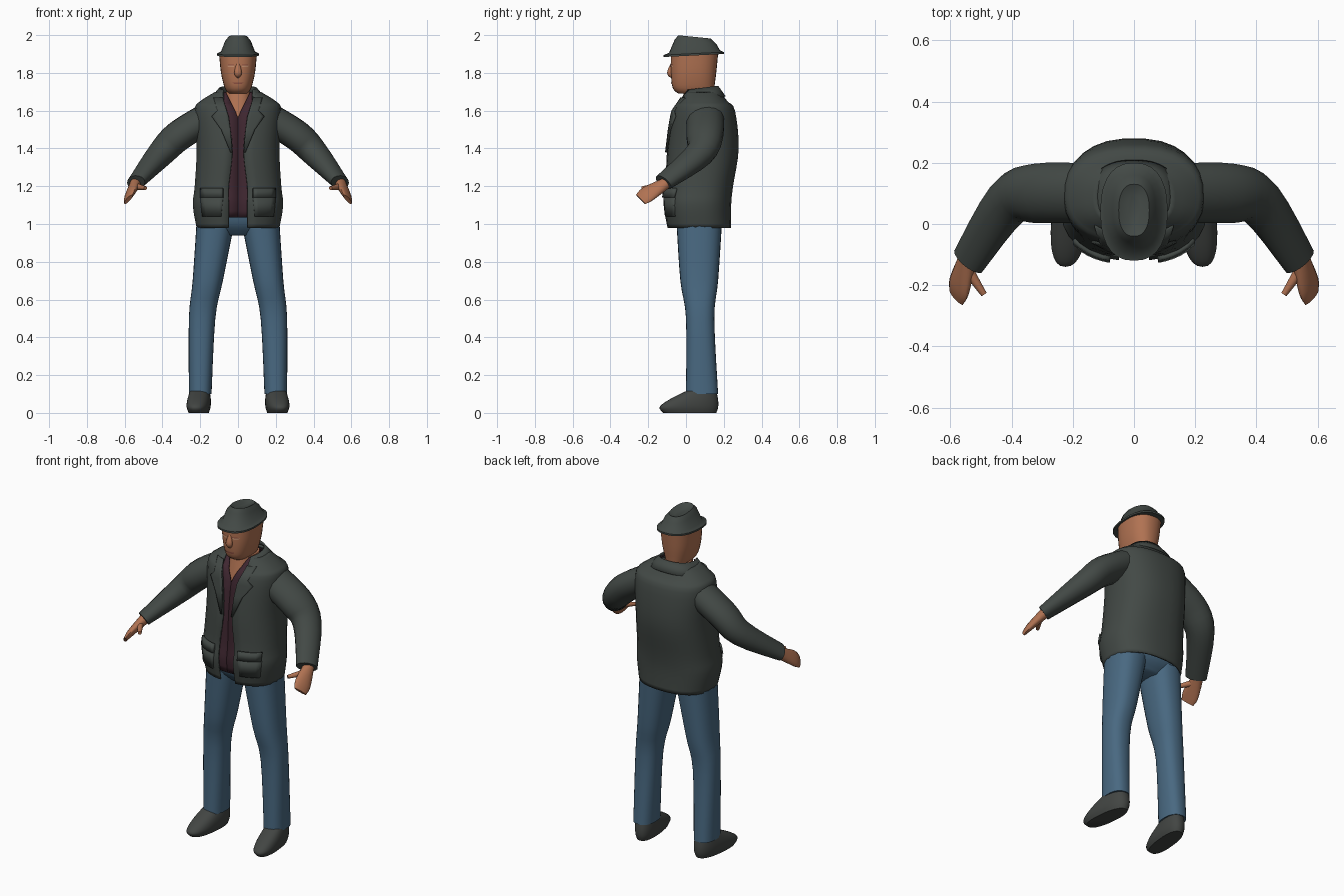
import bpy
import math
from mathutils import Vector

if "Cube" in bpy.data.objects:
    bpy.data.objects.remove(bpy.data.objects["Cube"], do_unlink=True)

SEGMENTS = 28
ROUNDNESS = 2.4


def material(name, *colour):
    mat = bpy.data.materials.new(name)
    mat.use_nodes = True
    mat.diffuse_color = (*colour, 1)
    shader = mat.node_tree.nodes["Principled BSDF"]
    shader.inputs["Base Color"].default_value = (*colour, 1)
    shader.inputs["Roughness"].default_value = .9
    return mat


charcoal = material("charcoal cloth", .055, .066, .06)
leather = material("dark grey leather", .055, .06, .056)
denim = material("blue denim", .066, .14, .22)
plum = material("plum cloth", .05, .02, .03)
skin = material("tan skin", .44, .17, .085)
eyelid = material("pale eyelid", .55, .28, .16)
lips = material("brown lips", .28, .085, .055)


def build(name, rows, mat, closed=True, mirror=False, thickness=0):
    """Skin a list of equally long point rows into one smooth object."""
    width = len(rows[0])
    verts = [point for row in rows for point in row]
    faces = []
    for i in range(len(rows) - 1):
        low, high = i * width, (i + 1) * width
        for j in range(width if closed else width - 1):
            k = (j + 1) % width
            faces.append((low + j, low + k, high + k, high + j))
    if closed:
        faces.append(tuple(reversed(range(width))))
        faces.append(tuple(range(len(verts) - width, len(verts))))
    mesh = bpy.data.meshes.new(name)
    mesh.from_pydata(verts, [], faces)
    mesh.materials.append(mat)
    obj = bpy.data.objects.new(name, mesh)
    bpy.context.collection.objects.link(obj)
    bpy.ops.object.select_all(action="DESELECT")
    obj.select_set(True)
    bpy.context.view_layer.objects.active = obj
    bpy.ops.object.shade_smooth_by_angle(angle=math.radians(50))
    if thickness:
        solid = obj.modifiers.new("thickness", "SOLIDIFY")
        solid.thickness = thickness
        solid.offset = -1
    if mirror:
        obj.modifiers.new("mirror", "MIRROR")


def refine(keys, steps=4):
    """Add smoothly interpolated stations between the key stations."""
    padded = [keys[0], *keys, keys[-1]]
    result = []
    for before, start, end, after in zip(padded, padded[1:], padded[2:], padded[3:]):
        for step in range(steps):
            t = step / steps
            ease = t * t * (3 - 2 * t)
            leave, arrive = t * (1 - t) ** 2 / 2, t * t * (t - 1) / 2
            result.append([b + (c - b) * ease + (c - a) * leave + (d - b) * arrive
                           for a, b, c, d in zip(before, start, end, after)])
    return result + [list(keys[-1])]


def bend(value):
    return math.copysign(abs(value) ** (2 / ROUNDNESS), value)


def section(z, half, front, back, gap=None, centre=0, slope=0, shear=0):
    """Horizontal rounded ring, optionally left open at the front."""
    start, steps = 0, SEGMENTS
    if gap is not None:
        start, steps = math.asin((gap / half) ** (ROUNDNESS / 2)), SEGMENTS - 1
    points = []
    for j in range(SEGMENTS):
        angle = start + 2 * (math.pi - start) * j / steps
        y = (front + back) / 2 - (back - front) / 2 * bend(math.cos(angle))
        x = centre + half * bend(math.sin(angle)) - shear * y
        points.append((x, y, z + slope * y))
    return points


def tube(name, keys, side, mat, mirror=True):
    """Limb through (x, y, z, width, depth) stations."""
    path = refine(keys)
    centres = [Vector(station[:3]) for station in path]
    rows = []
    for i, (*_, wide, deep) in enumerate(path):
        along = (centres[min(i + 1, len(path) - 1)] - centres[max(i - 1, 0)]).normalized()
        across = Vector(side)
        across = (across - along * across.dot(along)).normalized()
        other = along.cross(across)
        turns = [math.tau * j / 16 for j in range(16)]
        rows.append([centres[i] + across * wide * math.cos(t) + other * deep * math.sin(t)
                     for t in turns])
    build(name, rows, mat, mirror=mirror)


def front_y(rings, x, z):
    """Depth of a lofted body's front surface at x, z."""
    for low, high in zip(rings, rings[1:]):
        if low[0] <= z <= high[0]:
            f = (z - low[0]) / (high[0] - low[0])
            _, half, front, back = (a + (b - a) * f for a, b in zip(low[:4], high))
            reach = (1 - min(abs(x) / half, 1) ** ROUNDNESS) ** (1 / ROUNDNESS)
            return (front + back) / 2 - (back - front) / 2 * reach


def patch(name, rings, rows, lift, mat, thickness=0):
    """Mirrored plate hugging a body; rows are (z, inner x, outer x)."""
    grid = []
    for z, inner, outer in rows:
        xs = [inner + (outer - inner) * j / 5 for j in range(6)]
        grid.append([(x, front_y(rings, x, z) - lift, z) for x in xs])
    build(name, grid, mat, closed=False, mirror=True, thickness=thickness)


# Jacket body, open down the front: z, half width, front, back, half gap
jacket = refine([
    (.98, .22, -.1, .24, .05),
    (1.1, .24, -.12, .24, .05),
    (1.2, .23, -.11, .25, .05),
    (1.4, .22, -.1, .28, .03),
    (1.6, .23, -.07, .26, .06),
    (1.65, .2, -.04, .22, .08),
    (1.7, .12, -.01, .18, .08),
])
build("jacket_body", [section(*ring) for ring in jacket], charcoal,
      closed=False, thickness=.01)

# Turned-down collar
collar = [section(1.65 + .06 * t, .15 - .05 * t, .03 * t - .05, .21 - .04 * t, .08, slope=.13)
          for t in (0, .5, 1)]
build("jacket_collar", collar, charcoal, closed=False, thickness=.01)

# Notched lapels and hip pockets
patch("jacket_lapel", jacket,
      [(1.38, .03, .04), (1.5, .04, .09), (1.57, .05, .14), (1.6, .06, .11), (1.67, .08, .13)],
      .01, charcoal, .01)
patch("jacket_pocket", jacket, [(1.04, .09, .19), (1.14, .08, .2)], .008, charcoal, .01)
patch("pocket_flap", jacket, [(1.14, .08, .2), (1.19, .08, .2)], .015, charcoal, .015)

# Sleeves
tube("sleeve",
     [(.13, .1, 1.58, .1, .08), (.31, .1, 1.47, .1, .08),
      (.41, .07, 1.37, .08, .07), (.54, -.12, 1.22, .06, .04)],
     (.4, .9, 0), charcoal)

# Mitten-shaped hands with thumbs
tube("hand",
     [(.54, -.1, 1.22, .03, .03), (.57, -.2, 1.16, .05, .02), (.58, -.24, 1.13, .04, .01)],
     (.4, .6, -.4), skin)
tube("thumb", [(.55, -.14, 1.2, .02, .02), (.49, -.23, 1.19, .01, .01)], (0, 0, 1), skin)

# Shirt follows the jacket a little inside it and opens into a V at the neck
shirt = [section(z, half * .85, front + .012, back - .03, max(0, z - 1.57) / 2)
         for z, half, front, back, gap in jacket if z > 1.03]
build("shirt", shirt, plum, closed=False, thickness=.006)

# Neck, head and face
neck = [(1.54, .08, -.05, .13), (1.62, .07, -.03, .14), (1.7, .07, -.01, .15)]
build("neck", [section(*ring) for ring in neck], skin)
head = refine([(1.69, .05, -.04, .15), (1.72, .07, -.07, .15),
               (1.8, .09, -.08, .16), (1.9, .1, -.08, .17)])
build("head", [section(*ring) for ring in head], skin)
tube("nose", [(0, -.07, 1.85, .01, .01), (0, -.085, 1.8, .02, .015), (0, -.07, 1.78, .01, .01)],
     (1, 0, 0), skin, mirror=False)
patch("eye", head, [(1.83, .02, .05), (1.84, .02, .06)], .003, eyelid)
patch("eye_line", head, [(1.84, .02, .06), (1.845, .02, .05)], .004, lips)
patch("mouth", head, [(1.74, 0, .02), (1.75, 0, .03)], .003, lips)

# Hat: underside, brim, sloping crown and pinched top
hat = [(1.89, .09, -.08, .17), (1.89, .11, -.12, .2), (1.9, .11, -.12, .2),
       (1.91, .09, -.09, .18), (1.97, .07, -.06, .16), (1.995, .05, -.04, .13),
       (1.98, .02, -.01, .1)]
build("hat", [section(*ring, slope=.05 if ring[0] < 1.95 else -.1) for ring in hat], charcoal)

# Jeans: hips and legs
hips = refine([(.94, .1, 0, .14), (1, .21, -.05, .19), (1.1, .2, -.07, .2)])
build("jeans_hips", [section(*ring) for ring in hips], denim)
legs = refine([(.1, .06, 0, .17, .2), (.5, .07, 0, .15, .19),
               (.7, .08, -.03, .17, .16), (1, .1, -.05, .19, .12)])
build("jeans_leg", [section(*ring, centre=centre) for *ring, centre in legs],
      denim, mirror=True)

# Shoes, toes turned slightly out
shoes = refine([(0, .05, -.12, .16), (.03, .06, -.14, .17),
                (.07, .06, -.09, .17), (.12, .05, .01, .16)])
build("shoe", [section(*ring, centre=.21, shear=.1) for ring in shoes], leather, mirror=True)
